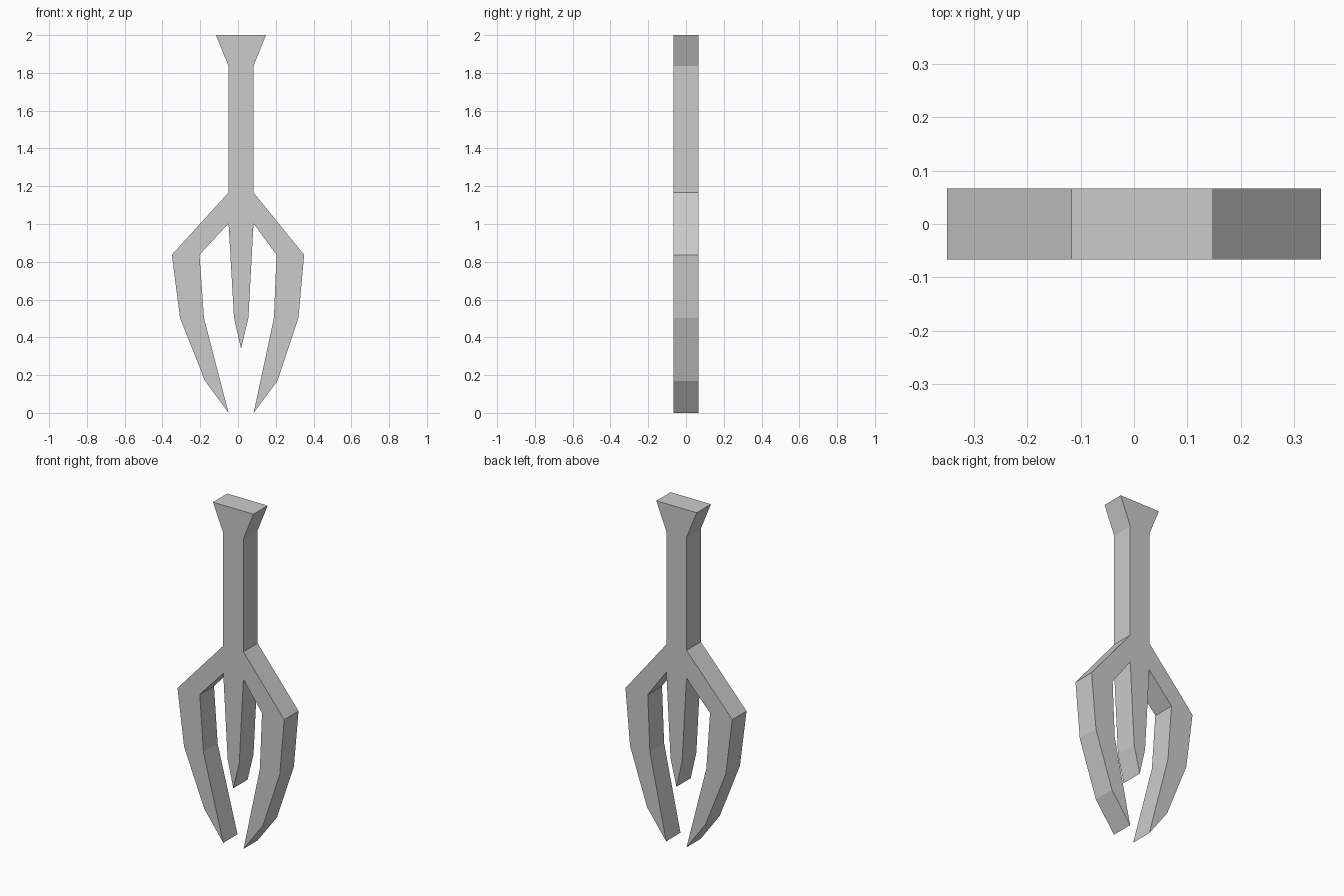
import bpy, bmesh

if "Cube" in bpy.data.objects:
    bpy.data.objects.remove(bpy.data.objects["Cube"])

HALF_DEPTH = 0.0667

# Outline segments in (x, z), running clockwise from the top left
grip_right = [(-0.117, 2.0), (0.148, 2.0), (0.082, 1.836), (0.082, 1.167)]
right_prong = [(0.35, 0.837), (0.32, 0.502), (0.209, 0.17), (0.083, 0.0),
               (0.19, 0.502), (0.204, 0.837), (0.082, 1.003)]
middle_prong = [(0.055, 0.502), (0.016, 0.341), (-0.021, 0.502)]
left_prong = [(-0.05, 1.003), (-0.204, 0.837), (-0.18, 0.502), (-0.05, 0.0),
              (-0.175, 0.17), (-0.307, 0.502), (-0.35, 0.837)]
grip_left = [(-0.05, 1.167), (-0.05, 1.836)]
outline = grip_right + right_prong + middle_prong + left_prong + grip_left

# Extrude the outline through its thickness
bm = bmesh.new()
face = bm.faces.new([bm.verts.new((x, -HALF_DEPTH, z)) for x, z in outline])
result = bmesh.ops.extrude_face_region(bm, geom=[face], use_keep_orig=True)
moved = [g for g in result["geom"] if isinstance(g, bmesh.types.BMVert)]
bmesh.ops.translate(bm, verts=moved, vec=(0, 2 * HALF_DEPTH, 0))
bmesh.ops.recalc_face_normals(bm, faces=bm.faces[:])

# Three-pronged fork with flared grip
mesh = bpy.data.meshes.new("pronged_fork")
bm.to_mesh(mesh)
bm.free()
fork = bpy.data.objects.new("pronged_fork", mesh)
bpy.context.collection.objects.link(fork)
